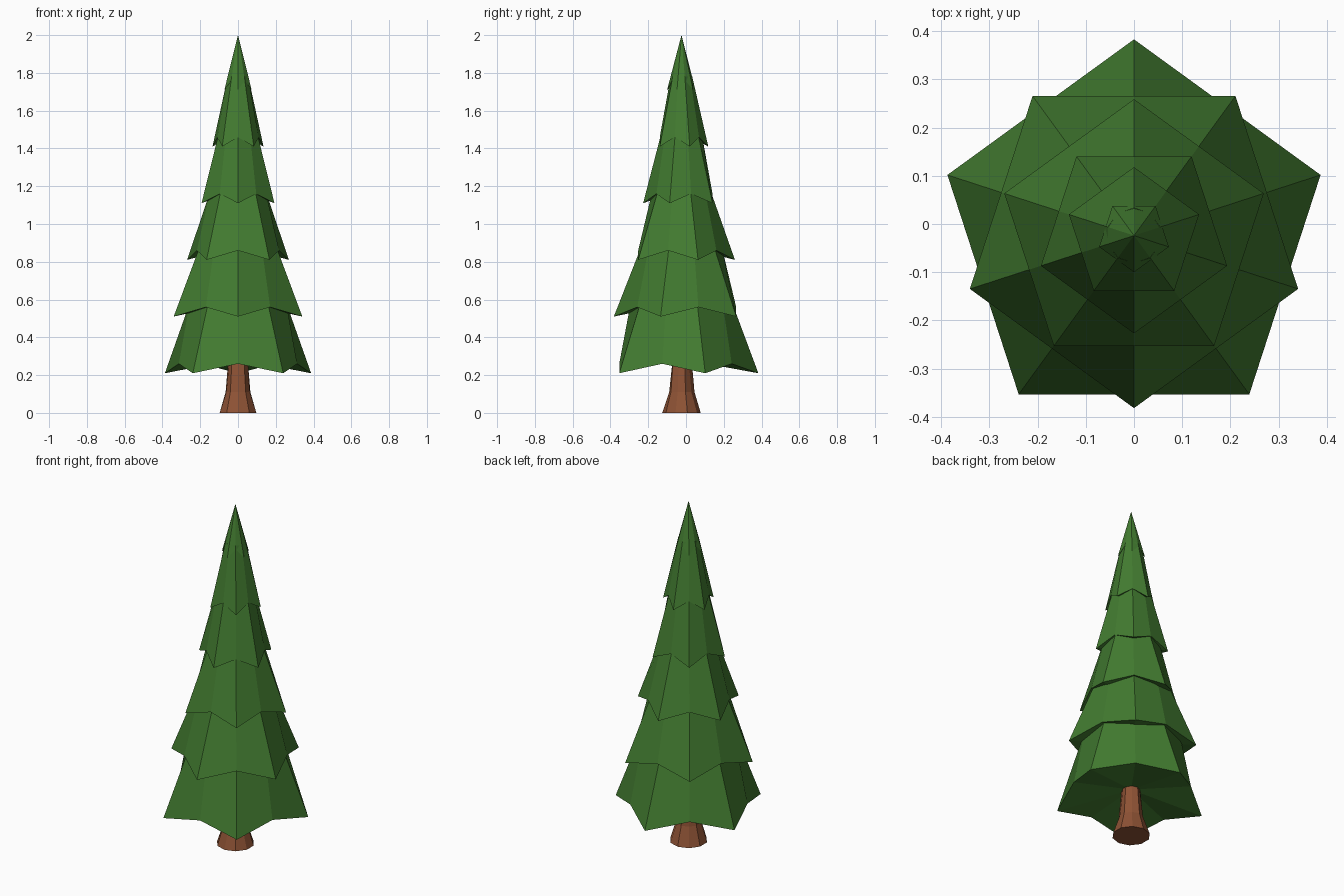
import bpy, bmesh
from math import sin, cos, pi

if "Cube" in bpy.data.objects:
    bpy.data.objects.remove(bpy.data.objects["Cube"])

CY = -0.024  # the tree axis sits slightly in front of the origin


def material(name, color):
    m = bpy.data.materials.new(name)
    m.diffuse_color = (*color, 1)
    m.use_nodes = True
    m.node_tree.nodes["Principled BSDF"].inputs["Base Color"].default_value = m.diffuse_color
    return m


def ring(bm, tip_angle, r_tip, z_tip, r_mid, z_mid):
    """Ten points alternating between tip and mid values."""
    pts = []
    for i in range(10):
        a = tip_angle + i * pi / 5
        r, z = (r_tip, z_tip) if i % 2 == 0 else (r_mid, z_mid)
        pts.append(bm.verts.new((r * cos(a), CY + r * sin(a), z)))
    return pts


def bridge(bm, lo, hi):
    for i in range(10):
        j = (i + 1) % 10
        bm.faces.new((lo[i], lo[j], hi[j], hi[i]))


def fan(bm, pts, z):
    c = bm.verts.new((0, CY, z))
    for i in range(10):
        bm.faces.new((pts[i], pts[(i + 1) % 10], c))


def finish(bm, name, mat):
    bmesh.ops.recalc_face_normals(bm, faces=bm.faces)
    me = bpy.data.meshes.new(name)
    bm.to_mesh(me)
    bm.free()
    me.materials.append(mat)
    bpy.context.collection.objects.link(bpy.data.objects.new(name, me))


green = material("needles", (0.055, 0.2, 0.03))
brown = material("bark", (0.27, 0.085, 0.035))

# Foliage tiers: pentagons with raised edge middles, alternately turned
radii = [0.407, 0.358, 0.283, 0.203, 0.142, 0.076]
COS36 = cos(pi / 5)
for k, r in enumerate(radii):
    z = 0.21 + 0.3 * k
    bm = bmesh.new()
    rim = ring(bm, pi / 2 if k % 2 == 0 else -pi / 2,
               r, z, r * COS36, z + 0.05)
    fan(bm, rim, z + 0.075)
    if k < 5:
        rt = radii[k + 1] * COS36 * 0.93
        zt = z + 0.37
        top = ring(bm, pi / 2 if k % 2 == 0 else -pi / 2, rt, zt, rt, zt)
        bridge(bm, rim, top)
        fan(bm, top, zt + 0.01)
    else:
        fan(bm, rim, 2.0)
    finish(bm, f"foliage_tier_{k + 1}", green)

# Trunk: flared foot, lightly grooved above
bm = bmesh.new()
foot = ring(bm, pi / 2, 0.102, 0, 0.102, 0)
knee = ring(bm, pi / 2, 0.069, 0.11, 0.065, 0.11)
neck = ring(bm, pi / 2, 0.053, 0.29, 0.046, 0.29)
bridge(bm, foot, knee)
bridge(bm, knee, neck)
bm.faces.new(foot)
bm.faces.new(neck)
finish(bm, "trunk", brown)
